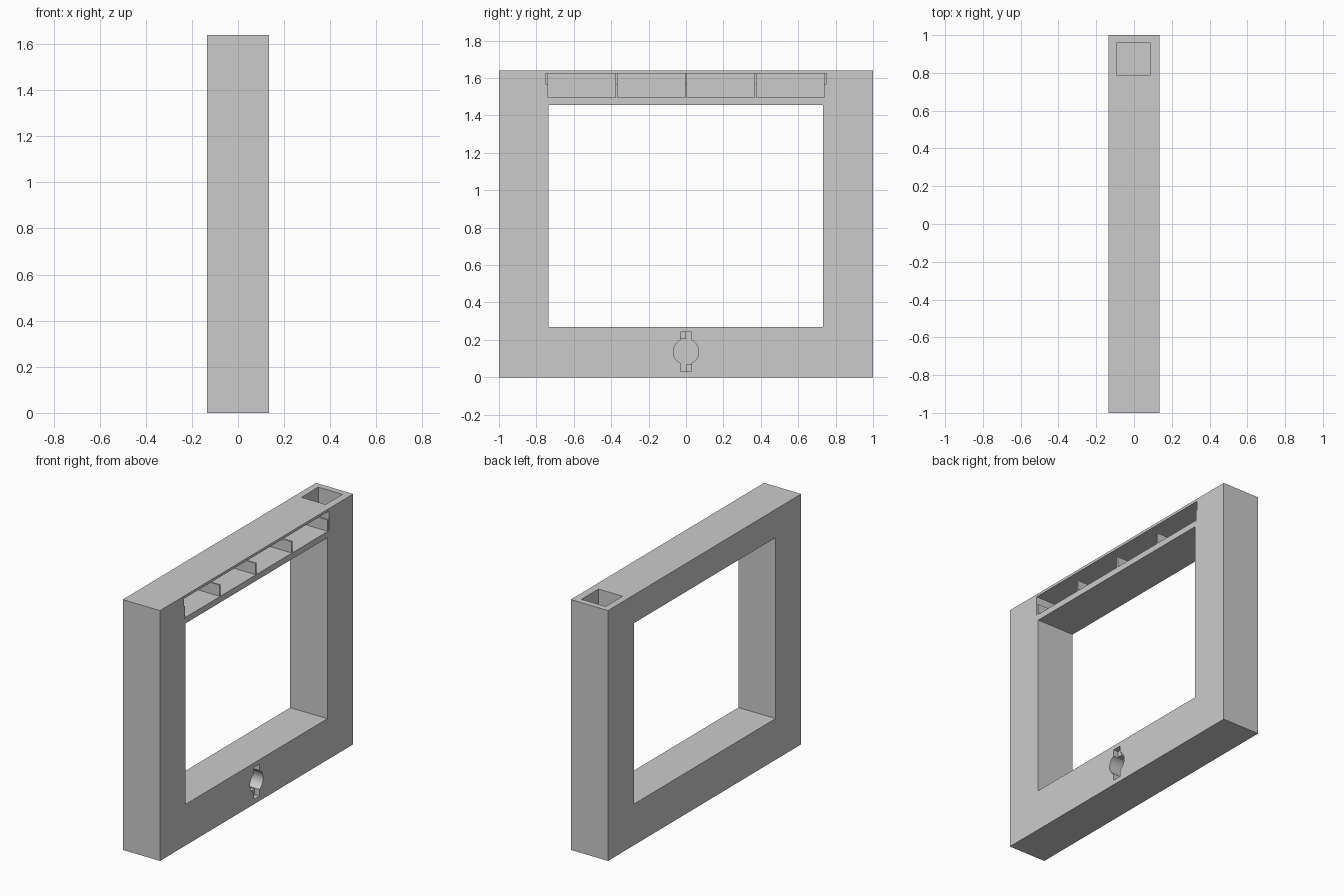
import bpy, bmesh, math

cube = bpy.data.objects.get("Cube")
if cube:
    bpy.data.objects.remove(cube, do_unlink=True)

grey = bpy.data.materials.new("plain_grey")
grey.use_nodes = True
COLOUR = (0.6, 0.6, 0.6, 1)
grey.diffuse_color = COLOUR
grey.node_tree.nodes["Principled BSDF"].inputs["Base Color"].default_value = COLOUR


def prism(name, outline, x0, x1):
    """Extrude a (y, z) outline from x0 to x1."""
    bm = bmesh.new()
    face = bm.faces.new([bm.verts.new((x0, y, z)) for y, z in outline])
    ext = bmesh.ops.extrude_face_region(bm, geom=[face])
    moved = [v for v in ext["geom"] if isinstance(v, bmesh.types.BMVert)]
    bmesh.ops.translate(bm, verts=moved, vec=(x1 - x0, 0, 0))
    bmesh.ops.recalc_face_normals(bm, faces=bm.faces)
    mesh = bpy.data.meshes.new(name)
    bm.to_mesh(mesh)
    bm.free()
    mesh.materials.append(grey)
    obj = bpy.data.objects.new(name, mesh)
    bpy.context.collection.objects.link(obj)
    return obj


def box(name, x, y, z):
    return prism(name, [(y[0], z[0]), (y[1], z[0]), (y[1], z[1]), (y[0], z[1])], *x)


def cut(obj, cutter):
    """Subtract the cutter, then discard it."""
    cutter.hide_render = True
    mod = obj.modifiers.new("cut", "BOOLEAN")
    mod.operation = "DIFFERENCE"
    mod.solver = "EXACT"
    mod.object = cutter
    bpy.context.view_layer.update()
    graph = bpy.context.evaluated_depsgraph_get()
    result = bpy.data.meshes.new_from_object(obj.evaluated_get(graph))
    obj.modifiers.clear()
    obj.data = result
    bpy.data.objects.remove(cutter, do_unlink=True)


HALF = 0.135      # half the frame thickness
BACK = -0.085     # rear wall of the tray recess
OUT = HALF + 0.05

# Rectangular frame with its window
frame = box("frame", (-HALF, HALF), (-1, 1), (0, 1.64))
cut(frame, box("window_cutter", (-OUT, OUT), (-0.735, 0.733), (0.27, 1.455)))

# Long recess in the top rail and square pocket in the rear corner
cut(frame, box("recess_cutter", (BACK, OUT), (-0.75, 0.75), (1.495, 1.623)))
cut(frame, box("pocket_cutter", (-0.09, 0.085), (0.785, 0.96), (1.44, 1.7)))

# Round socket with a slot above and below
RADIUS, SLOT, MID, REACH = 0.068, 0.029, 0.137, 0.105
start = math.asin(SLOT / RADIUS)
outline = []
for side in (1, -1):
    outline += [(-side * SLOT, MID - side * REACH), (side * SLOT, MID - side * REACH)]
    for i in range(17):
        a = -math.pi / 2 + start + (math.pi - 2 * start) * i / 16
        outline.append((side * RADIUS * math.cos(a), MID + side * RADIUS * math.sin(a)))
cut(frame, prism("socket_cutter", outline, 0.035, OUT))

# Small stops filling half of each slot
for name, side in (("lower_stop", 1), ("upper_stop", -1)):
    ends = sorted((MID - side * REACH, MID - side * RADIUS))
    box(name, (0.03, 0.1), sorted((0, side * SLOT)), ends)

# Dividers: low wall in front, full height at the back
for i in range(5):
    y = -0.744 + i * 0.372
    profile_y = (y - 0.006, y + 0.006)
    box(f"divider_{i + 1}", (BACK, HALF - 0.004), profile_y, (1.495, 1.568))
    box(f"divider_back_{i + 1}", (BACK, BACK + 0.06), profile_y, (1.568, 1.623))
